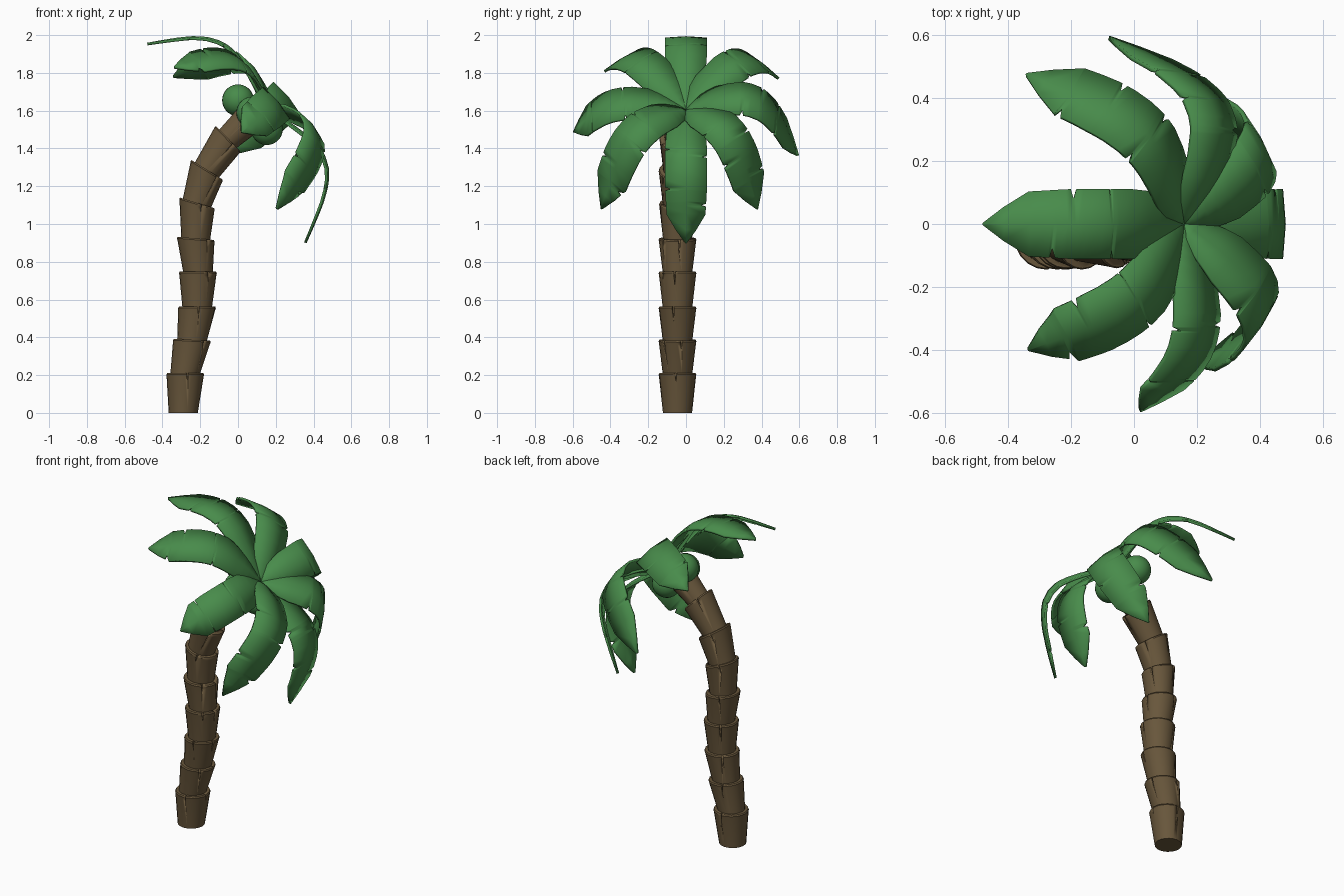
import bpy, bmesh, math, random
from mathutils import Vector, Matrix

if "Cube" in bpy.data.objects:
    bpy.data.objects.remove(bpy.data.objects["Cube"])

random.seed(4)


def material(name, color):
    m = bpy.data.materials.new(name)
    m.diffuse_color = (*color, 1)
    m.use_nodes = True
    m.node_tree.nodes["Principled BSDF"].inputs["Base Color"].default_value = m.diffuse_color
    return m


GREEN = material("leaf_green", (0.065, 0.26, 0.07))
BROWN = material("bark_brown", (0.14, 0.095, 0.045))


def finish(name, bm, mat):
    bmesh.ops.recalc_face_normals(bm, faces=bm.faces)
    me = bpy.data.meshes.new(name)
    bm.to_mesh(me)
    bm.free()
    ob = bpy.data.objects.new(name, me)
    bpy.context.collection.objects.link(ob)
    me.materials.append(mat)
    bpy.ops.object.select_all(action='DESELECT')
    ob.select_set(True)
    bpy.context.view_layer.objects.active = ob
    bpy.ops.object.shade_smooth_by_angle(angle=math.radians(35))
    return ob


# Trunk: flared segments stacked along a bending path (x, z, tilt, rim radius)
TY = -0.045
PATH = [(-0.29, 0.0, 0, .1), (-0.279, 0.21, 0, .1), (-0.243, 0.387, 3, .1), (-0.216, 0.562, 0, .1),
        (-0.212, 0.748, 0, .1), (-0.224, 0.924, 5, .1), (-0.217, 1.112, 17, .098),
        (-0.164, 1.287, 32, .1), (-0.052, 1.452, 46, .096), (0.08, 1.575, 50, .085)]


def ring(bm, c, tilt, r, n=20):
    t = math.radians(tilt)
    ax = Vector((math.cos(t), 0, -math.sin(t)))
    return [bm.verts.new(c + ax * r * math.cos(a) + Vector((0, r * math.sin(a), 0)))
            for a in (2 * math.pi * i / n for i in range(n))]


def segment(i):
    (x0, z0, t0, _), (x1, z1, t1, r) = PATH[i], PATH[i + 1]
    p0, p1 = Vector((x0, TY, z0)), Vector((x1, TY, z1))
    d = (p1 - p0).normalized()
    if i:
        p0 -= d * 0.015
    bm = bmesh.new()
    rings = [ring(bm, p0, t0, r * 0.77), ring(bm, p1 - d * 0.018, t1, r * 0.98),
             ring(bm, p1 - d * 0.008, t1, r), ring(bm, p1, t1, r * 0.96)]
    for a, b in zip(rings, rings[1:]):
        for k in range(len(a)):
            j = (k + 1) % len(a)
            bm.faces.new((a[k], a[j], b[j], b[k]))
    bm.faces.new(rings[0][::-1])
    bm.faces.new(rings[-1])
    ob = finish(f"trunk_segment_{i + 1}", bm, BROWN)
    # Bark cracks: thin wedges cut down from the rim
    cut = bmesh.new()
    for a in (-70, 0, 110):
        ang = math.radians(a + random.uniform(-25, 25))
        ln = random.uniform(0.04, 0.1)
        m = (Matrix.Translation(p1) @ Matrix.Rotation(math.radians(t1), 4, 'Y')
             @ Matrix.Rotation(ang, 4, 'Z'))
        tri = [(-.007, .02), (.007, .02), (.001, -ln)]
        va = [cut.verts.new(m @ Vector((r - .022, y, z))) for y, z in tri]
        vb = [cut.verts.new(m @ Vector((r + .03, y, z))) for y, z in tri]
        cut.faces.new(va)
        cut.faces.new(vb)
        for k in range(3):
            cut.faces.new((va[k], va[(k + 1) % 3], vb[(k + 1) % 3], vb[k]))
    cutter = finish(f"crack_cutter_{i + 1}", cut, BROWN)
    cutter.hide_render = True
    cutter.hide_viewport = True
    mod = ob.modifiers.new("cracks", 'BOOLEAN')
    mod.operation = 'DIFFERENCE'
    mod.object = cutter


for i in range(len(PATH) - 1):
    segment(i)

# Crown frame: tilted axis, leaves radiate around it
CROWN = Vector((0.155, 0.0, 1.6))
T = math.radians(40)
AXIS = Vector((math.cos(T), 0, math.sin(T)))
UP = Vector((-math.sin(T), 0, math.cos(T)))
# Leaf profile: radial distance, height along axis, half width
PROF = [Vector(p) for p in ((0, 0, .015), (.08, .03, .07), (.17, .058, .10), (.32, .083, .11),
                            (.436, .05, .11), (.52, -.03, .11), (.588, -.14, .103), (.665, -.295, .003))]


def sample(s):
    i = min(int(s), len(PROF) - 2)
    f = s - i
    a, b = PROF[i], PROF[i + 1]
    p = PROF[max(i - 1, 0)]
    n = PROF[min(i + 2, len(PROF) - 1)]
    v = 0.5 * (2 * a + (b - p) * f + (2 * p - 5 * a + 4 * b - n) * f * f
               + (3 * a - p - 3 * b + n) * f ** 3)
    v.z = a.z + (b.z - a.z) * f
    return v


def leaf(idx, phi, lu, lh, bump):
    ph = math.radians(phi)
    rad = UP * math.cos(ph) + Vector((0, math.sin(ph), 0))
    side = AXIS.cross(rad)
    # Torn notches on each edge
    notch = {-1: [random.uniform(2.9, 3.7), random.uniform(4.6, 5.6)],
             1: [random.uniform(3.3, 4.2), random.uniform(5.2, 6.2)]}
    rows = {k / 2: None for k in range(15)}
    for sd, ns in notch.items():
        for s in ns:
            rows.update({s - .1: None, s: sd, s + .06: None})
    bm = bmesh.new()
    prev = None
    for s in sorted(rows):
        v = sample(s)
        # bump bows the middle of the leaf outward
        h = v.y * lh + bump * math.sin(math.pi * s / 7)
        c = CROWN + rad * v.x * lu + AXIS * h
        row = []
        for sd in (-1, 0, 1):
            w = v.z - (.03 if rows[s] == sd and sd else 0)
            row.append(bm.verts.new(c + side * sd * w - AXIS * abs(sd) * w * 0.1))
        if prev:
            for k in (0, 1):
                bm.faces.new((prev[k], prev[k + 1], row[k + 1], row[k]))
        prev = row
    ob = finish(f"leaf_{idx}", bm, GREEN)
    mod = ob.modifiers.new("thickness", 'SOLIDIFY')
    mod.thickness = 0.014
    mod.offset = 0


# angle, length scale, droop scale, bow
LEAVES = [(0, 1.02, .88, -.005), (46, .99, .9, .015), (93, .89, 1.12, .035), (139, .86, 1.0, .045),
          (180, 1, 1, 0), (-134, .93, 1.0, .05), (-90, .89, .6, .02), (-39, .95, .78, .005)]
for n, args in enumerate(LEAVES):
    leaf(n + 1, *args)

# Coconuts under the crown
for n, c in enumerate([(0.0, 0.02, 1.655), (0.153, -0.03, 1.502), (0.075, -0.1, 1.59)]):
    bm = bmesh.new()
    bmesh.ops.create_uvsphere(bm, u_segments=24, v_segments=14, radius=0.084,
                              matrix=Matrix.Translation(c))
    finish(f"coconut_{n + 1}", bm, GREEN)
